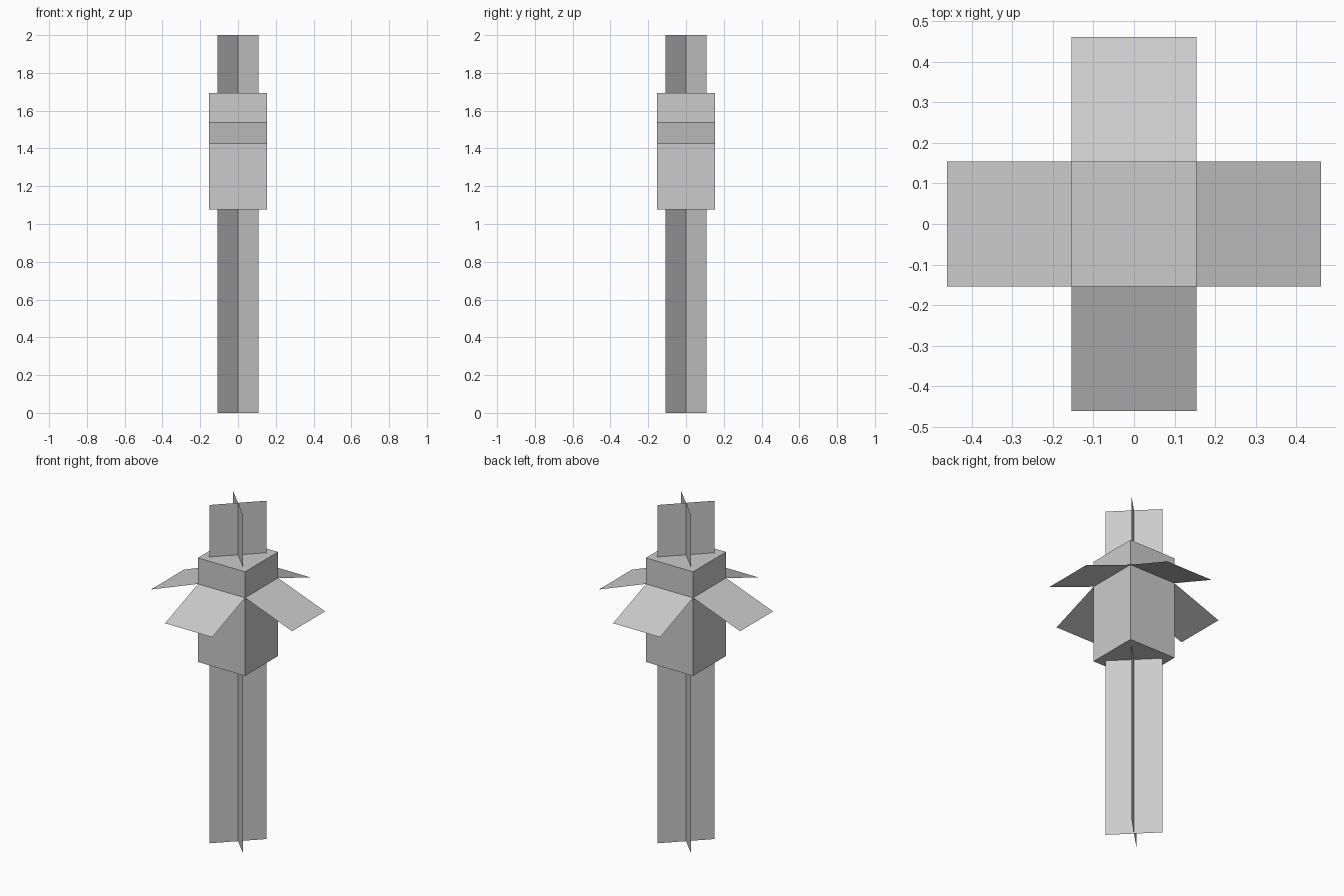
import bpy
from math import sin, cos, pi
from mathutils import Matrix

if "Cube" in bpy.data.objects:
    bpy.data.objects.remove(bpy.data.objects["Cube"])

U = 2 / 13  # base unit: the stem is 13 units tall


def add_mesh(name, verts, faces, angle=0.0):
    mesh = bpy.data.meshes.new(name)
    mesh.from_pydata([(x * U, y * U, z * U) for x, y, z in verts], [], faces)
    mesh.transform(Matrix.Rotation(angle, 4, 'Z'))
    mesh.update()
    obj = bpy.data.objects.new(name, mesh)
    bpy.context.collection.objects.link(obj)
    return obj


# Stem: two flat sheets crossing on the diagonals
for i in range(2):
    add_mesh(f"stem_sheet_{i + 1}",
             [(-1, 0, 0), (1, 0, 0), (1, 0, 13), (-1, 0, 13)],
             [(0, 1, 2, 3)], pi / 4 + i * pi / 2)

# Head: tall closed box around the upper stem
bpy.ops.mesh.primitive_cube_add(size=1, location=(0, 0, 9 * U))
head = bpy.context.object
head.name = "head_box"
head.scale = (2 * U, 2 * U, 4 * U)

# Leaves: four drooping sheets hinged on the head's sides
for i, side in enumerate(("front", "right", "back", "left")):
    add_mesh(f"leaf_{side}",
             [(-1, -3, 9.25), (1, -3, 9.25), (1, -1, 10), (-1, -1, 10)],
             [(0, 1, 2, 3)], i * pi / 2)
